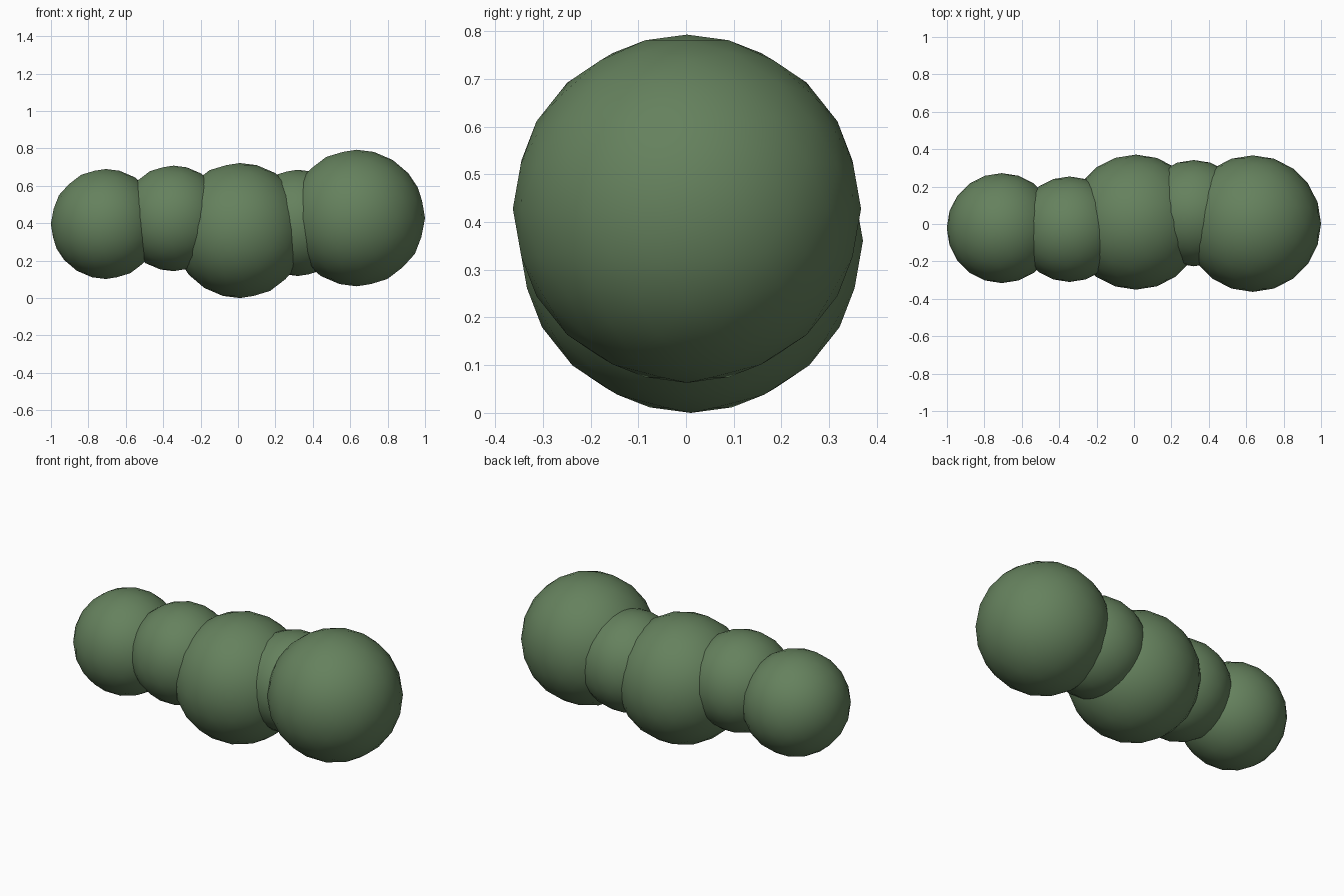
import bpy

if "Cube" in bpy.data.objects:
    bpy.data.objects.remove(bpy.data.objects["Cube"])

# leaf-green material shared by every lobe
green = bpy.data.materials.new("green")
green.diffuse_color = (0.13, 0.22, 0.11, 1)
green.use_nodes = True
green.node_tree.nodes["Principled BSDF"].inputs["Base Color"].default_value = green.diffuse_color


def lobe(name, center, radius):
    """One low-poly rounded clump with smooth shading."""
    bpy.ops.mesh.primitive_ico_sphere_add(subdivisions=3, radius=radius, location=center)
    ob = bpy.context.object
    ob.name = name
    ob.data.materials.append(green)
    bpy.ops.object.shade_smooth()


# overlapping row of clumps, left to right
lobe("left_end_clump", (-0.707, -0.022, 0.396), 0.294)
lobe("left_inner_clump", (-0.345, -0.028, 0.426), 0.282)
lobe("middle_clump", (0.01, 0.01, 0.361), 0.361)
lobe("right_inner_clump", (0.32, 0.058, 0.402), 0.284)
lobe("right_end_clump", (0.635, 0.002, 0.428), 0.365)
